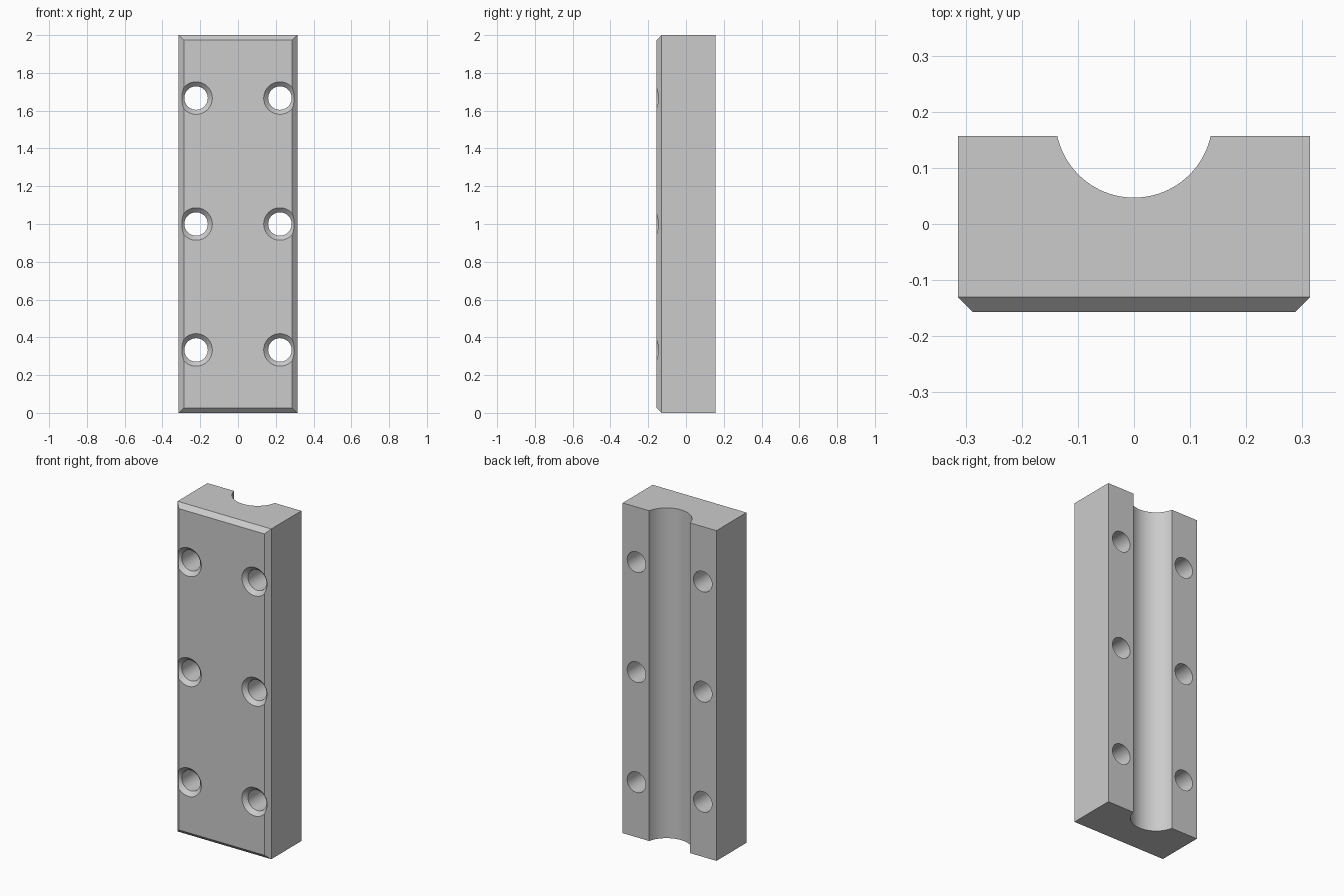
import bpy, bmesh, math
from mathutils import Matrix, Vector

WIDTH, DEPTH, HEIGHT = 0.628, 0.314, 2.0
FRONT, BACK = -DEPTH / 2, DEPTH / 2
CHAMFER = 0.027
GROOVE_R, GROOVE_FLOOR = 0.14, 0.047
HOLE_X, HOLE_R, SINK_R = 0.222, 0.062, 0.086
HOLE_HEIGHTS = (HEIGHT / 6, HEIGHT / 2, HEIGHT * 5 / 6)

if "Cube" in bpy.data.objects:
    bpy.data.objects.remove(bpy.data.objects["Cube"], do_unlink=True)

grey = bpy.data.materials.new("plain grey")
grey.use_nodes = True
colour = (0.6, 0.6, 0.6, 1)
grey.diffuse_color = colour
grey.node_tree.nodes["Principled BSDF"].inputs["Base Color"].default_value = colour


def make_object(name, bm):
    bmesh.ops.recalc_face_normals(bm, faces=bm.faces)
    mesh = bpy.data.meshes.new(name)
    bm.to_mesh(mesh)
    bm.free()
    mesh.materials.append(grey)
    obj = bpy.data.objects.new(name, mesh)
    bpy.context.collection.objects.link(obj)
    return obj


def lathe(bm, profile, centre, steps=64):
    """Spin a (radius, y) profile into a closed solid along the y axis."""
    rings = []
    for radius, y in profile:
        ring = []
        for i in range(steps):
            a = math.tau * i / steps
            ring.append(bm.verts.new((centre.x + radius * math.cos(a), y,
                                      centre.z + radius * math.sin(a))))
        rings.append(ring)
    for low, high in zip(rings, rings[1:]):
        for i in range(steps):
            j = (i + 1) % steps
            bm.faces.new((low[i], low[j], high[j], high[i]))
    bm.faces.new(rings[0])
    bm.faces.new(rings[-1])


def cut(target, cutter):
    cutter.hide_render = True
    mod = target.modifiers.new("cut", "BOOLEAN")
    mod.operation = "DIFFERENCE"
    mod.solver = "EXACT"
    mod.object = cutter
    bpy.context.view_layer.objects.active = target
    bpy.ops.object.modifier_apply(modifier=mod.name)
    bpy.data.objects.remove(cutter, do_unlink=True)


# Block with the four front edges chamfered
bm = bmesh.new()
bmesh.ops.create_cube(bm, size=1)
bmesh.ops.scale(bm, vec=(WIDTH, DEPTH, HEIGHT), verts=bm.verts)
bmesh.ops.translate(bm, vec=(0, 0, HEIGHT / 2), verts=bm.verts)
front_edges = [e for e in bm.edges if all(v.co.y < 0 for v in e.verts)]
bmesh.ops.bevel(bm, geom=front_edges, offset=CHAMFER, segments=1,
                affect="EDGES", profile=0.5)
block = make_object("clamp_block", bm)

# Round groove along the back
bm = bmesh.new()
bmesh.ops.create_cone(
    bm, cap_ends=True, segments=96, radius1=GROOVE_R, radius2=GROOVE_R,
    depth=HEIGHT * 1.2,
    matrix=Matrix.Translation((0, GROOVE_FLOOR + GROOVE_R, HEIGHT / 2)))
cut(block, make_object("groove_cutter", bm))

# Countersunk screw holes, three on each side
sink_depth = SINK_R - HOLE_R
margin = 0.03
profile = ((SINK_R + margin, FRONT - margin),
           (HOLE_R, FRONT + sink_depth),
           (HOLE_R, BACK + margin))
bm = bmesh.new()
for side in (-1, 1):
    for z in HOLE_HEIGHTS:
        lathe(bm, profile, Vector((side * HOLE_X, 0, z)))
cut(block, make_object("hole_cutter", bm))

# Smooth curved walls, crisp edges
bpy.ops.object.select_all(action="DESELECT")
block.select_set(True)
bpy.context.view_layer.objects.active = block
bpy.ops.object.shade_smooth_by_angle(angle=math.radians(30))
